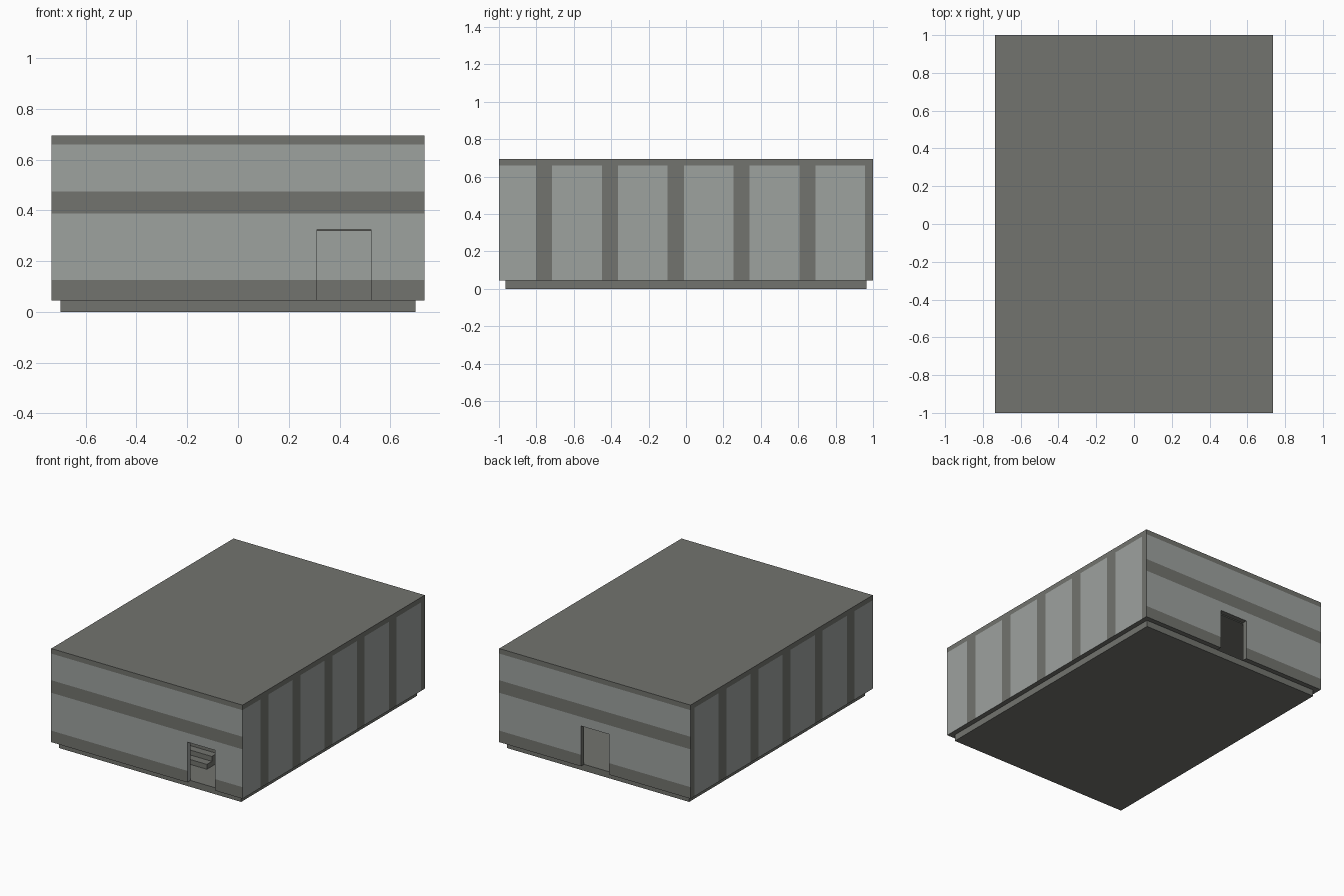
import bpy, bmesh
from mathutils import Vector

if "Cube" in bpy.data.objects:
    bpy.data.objects.remove(bpy.data.objects["Cube"])

W, D, H = 0.735, 1.0, 0.695      # half width, half depth, height
T = 0.035                        # wall and roof thickness
FLOOR = 0.045


def make_mat(name, rgb):
    m = bpy.data.materials.new(name)
    m.diffuse_color = (*rgb, 1)
    m.use_nodes = True
    m.node_tree.nodes["Principled BSDF"].inputs["Base Color"].default_value = m.diffuse_color
    return m


DARK = make_mat("dark grey concrete", (0.170, 0.174, 0.158))
LIGHT = make_mat("light grey panel", (0.340, 0.360, 0.347))


def link(name, bm, mats):
    me = bpy.data.meshes.new(name)
    bm.to_mesh(me)
    bm.free()
    ob = bpy.data.objects.new(name, me)
    bpy.context.collection.objects.link(ob)
    for m in mats:
        me.materials.append(m)
    return ob


def box(name, lo, hi, mats=(DARK,)):
    bm = bmesh.new()
    bmesh.ops.create_cube(bm, size=1)
    lo, hi = Vector(lo), Vector(hi)
    for v in bm.verts:
        v.co = (lo + hi) / 2 + v.co * (hi - lo)
    return link(name, bm, mats)


# Plinth, which is also the ground floor
box("base_slab", (-W + T, -D + T, 0), (W - T, D - T, FLOOR))

# Hollow outer shell with two doorways cut through it
shell = box("building_shell", (-W, -D, FLOOR), (W, D, H), (DARK, LIGHT))
cutters = [
    box("room_cutter", (-W + T, -D + T, -0.1), (W - T, D - T, H - T)),
    box("front_door_cutter", (0.311, -D - 0.1, -0.1), (0.524, -D + 0.1, 0.325)),
    box("back_door_cutter", (-0.107, D - 0.1, -0.1), (0.107, D + 0.1, 0.325)),
]
for c in cutters:
    c.hide_render = True
    mod = shell.modifiers.new(c.name, 'BOOLEAN')
    mod.operation = 'DIFFERENCE'
    mod.solver = 'EXACT'
    mod.object = c
dg = bpy.context.evaluated_depsgraph_get()
cut_mesh = bpy.data.meshes.new_from_object(shell.evaluated_get(dg))
shell.modifiers.clear()
shell.data = cut_mesh
for c in cutters:
    bpy.data.objects.remove(c)
cut_mesh.materials.clear()
cut_mesh.materials.append(DARK)
cut_mesh.materials.append(LIGHT)

# Painted bands: horizontal on the ends, upright on the long sides
z_bands = [(FLOOR, 0.125), (0.388, 0.475), (H - T, H)]
y_bands = [(-0.802 + 0.352 * i, -0.716 + 0.352 * i) for i in range(6)]
bm = bmesh.new()
bm.from_mesh(cut_mesh)


def slice_at(co, no):
    bmesh.ops.bisect_plane(bm, geom=bm.verts[:] + bm.edges[:] + bm.faces[:],
                           plane_co=co, plane_no=no, dist=1e-5)


for z in (0.125, 0.388, 0.475, H - T):
    slice_at((0, 0, z), (0, 0, 1))
for a, b in y_bands:
    slice_at((0, a, 0), (0, 1, 0))
    if b < D:
        slice_at((0, b, 0), (0, 1, 0))
bm.normal_update()
for f in bm.faces:
    c, n = f.calc_center_median(), f.normal
    dark = abs(n.z) > 0.5 or c.z > H - T
    if abs(n.y) > 0.5:
        dark = dark or any(a < c.z < b for a, b in z_bands)
    elif abs(n.x) > 0.5:
        dark = dark or any(a < c.y < b for a, b in y_bands)
    f.material_index = 0 if dark else 1
    f.smooth = False
bm.to_mesh(cut_mesh)
bm.free()

# Upper floor inside, just below the door heads
box("upper_floor", (-W + T, -D + T, 0.318), (W - T, D - T, 0.355))

# Staircase inside the front door, rising to the back
steps, run = 8, 0.055
rise = (0.318 - FLOOR) / steps
profile = [(-0.77, FLOOR)]
for i in range(steps):
    profile += [(-0.77 + run * i, FLOOR + rise * (i + 1)),
                (-0.77 + run * (i + 1), FLOOR + rise * (i + 1))]
profile.append((-0.77 + run * steps, FLOOR))
bm = bmesh.new()
face = bm.faces.new([bm.verts.new((0.0, y, z)) for y, z in profile])
ext = bmesh.ops.extrude_face_region(bm, geom=[face])
bmesh.ops.translate(bm, vec=(0.3, 0, 0),
                    verts=[g for g in ext["geom"] if isinstance(g, bmesh.types.BMVert)])
bmesh.ops.recalc_face_normals(bm, faces=bm.faces[:])
link("inner_stairs", bm, (DARK,))
